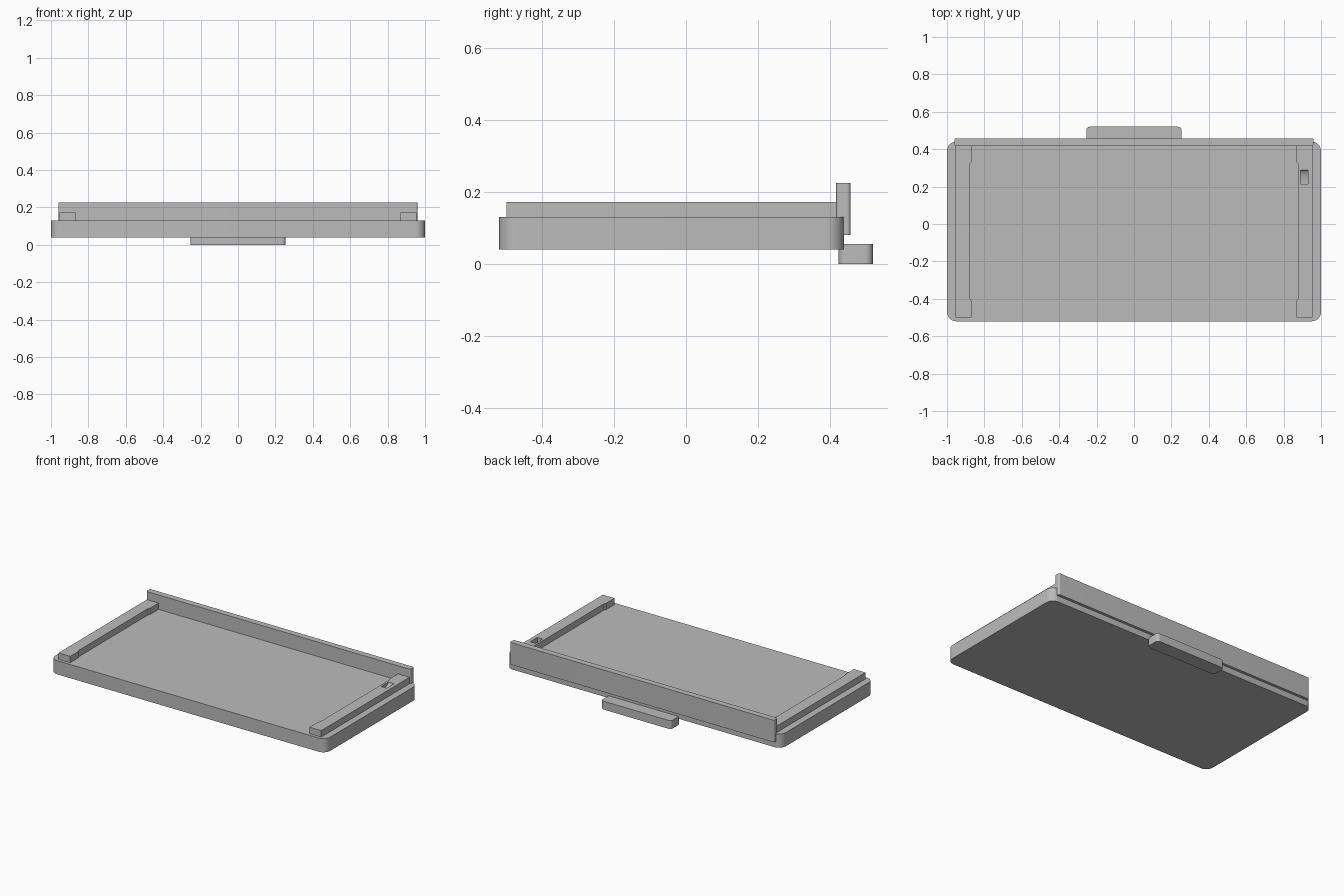
import bpy
import math

default = bpy.data.objects.get("Cube")
if default:
    bpy.data.objects.remove(default, do_unlink=True)

grey = bpy.data.materials.new("plain grey")
grey.use_nodes = True
grey.diffuse_color = (0.5, 0.5, 0.5, 1)
grey.node_tree.nodes["Principled BSDF"].inputs["Base Color"].default_value = (0.5, 0.5, 0.5, 1)


def prism(name, outline, low, high, to_point):
    """Extrude a closed counter-clockwise outline between two levels."""
    n = len(outline)
    verts = [to_point(a, b, level) for level in (low, high) for a, b in outline]
    faces = [list(reversed(range(n))), list(range(n, 2 * n))]
    faces += [[i, (i + 1) % n, n + (i + 1) % n, n + i] for i in range(n)]
    mesh = bpy.data.meshes.new(name)
    mesh.from_pydata(verts, [], faces)
    mesh.materials.append(grey)
    obj = bpy.data.objects.new(name, mesh)
    bpy.context.collection.objects.link(obj)
    return obj


def select(obj):
    bpy.ops.object.select_all(action='DESELECT')
    obj.select_set(True)
    bpy.context.view_layer.objects.active = obj


def upright(a, b, level):
    return (a, b, level)


def rounded_plate(name, half_width, front, back, low, high, radius, steps=10):
    """Plate with rounded vertical corners."""
    centres = [(half_width - radius, back - radius), (radius - half_width, back - radius),
               (radius - half_width, front + radius), (half_width - radius, front + radius)]
    outline = []
    for quarter, (cx, cy) in enumerate(centres):
        for i in range(steps + 1):
            t = (quarter + i / steps) * math.pi / 2
            outline.append((cx + radius * math.cos(t), cy + radius * math.sin(t)))
    obj = prism(name, outline, low, high, upright)
    select(obj)
    bpy.ops.object.shade_smooth_by_angle(angle=math.radians(30))
    return obj


# Main slab, back wall and pull tab
rounded_plate("base_slab", 1.0, -0.52, 0.44, 0.04, 0.13, 0.05)
rounded_plate("back_wall", 0.96, 0.418, 0.458, 0.08, 0.225, 0.01)
rounded_plate("back_tab", 0.255, 0.425, 0.52, 0.0, 0.055, 0.02)

# Side rails with a shallow recess along the inner face
OUTER, INNER, RECESS = 0.955, 0.87, 0.877
rail = [(OUTER, -0.5), (OUTER, 0.425), (INNER, 0.425), (INNER, 0.33),
        (RECESS, 0.32), (RECESS, -0.4), (INNER, -0.41), (INNER, -0.5)]
left_rail = prism("left_rail", rail, 0.125, 0.172, upright)
mirrored = [(-x, y) for x, y in reversed(rail)]
prism("right_rail", mirrored, 0.125, 0.172, upright)

# Scooped slot in the left rail: curved floor rising to the back
slot_front, slot_back, depth, top = 0.215, 0.29, 0.03, 0.172
scoop = [(slot_back, top + 0.02), (slot_front, top + 0.02)]
for i in range(11):
    t = i / 10 * math.pi / 2
    scoop.append((slot_front + (slot_back - slot_front) * math.sin(t),
                  top - depth * math.cos(t)))
cutter = prism("slot_cutter", scoop, 0.89, 0.93, lambda a, b, level: (level, a, b))
cutter.hide_render = True
cut = left_rail.modifiers.new("slot", 'BOOLEAN')
cut.object = cutter
cut.operation = 'DIFFERENCE'
cut.solver = 'EXACT'
select(left_rail)
bpy.ops.object.modifier_apply(modifier=cut.name)
bpy.data.objects.remove(cutter, do_unlink=True)
bpy.ops.object.shade_smooth_by_angle(angle=math.radians(30))
